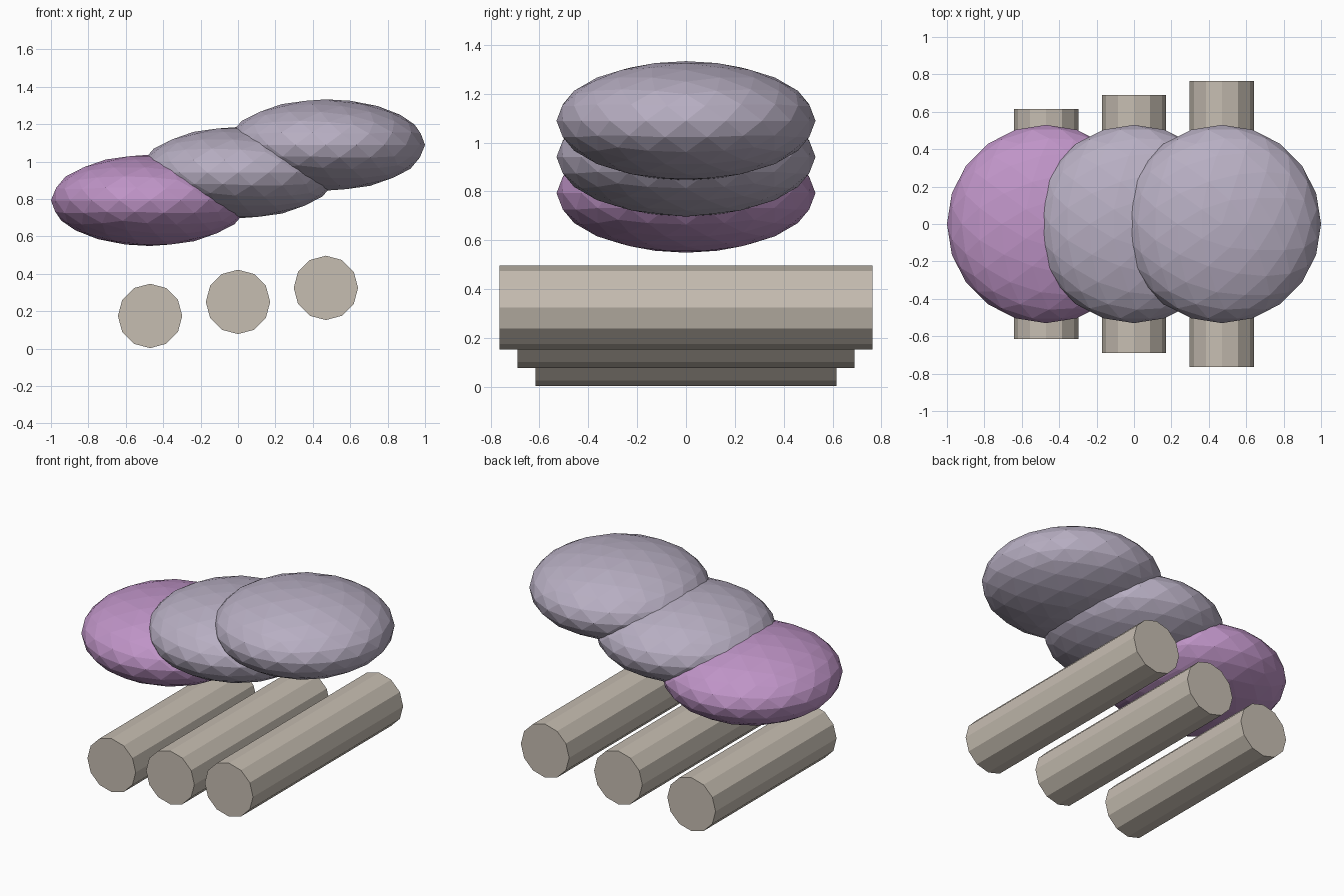
import bpy
import math

# Remove the default object
cube = bpy.data.objects.get("Cube")
if cube:
    bpy.data.objects.remove(cube, do_unlink=True)


def make_material(name, rgb):
    """Flat colour from 0-255 display values."""
    colour = [(c / 255) ** 2.2 for c in rgb] + [1.0]
    mat = bpy.data.materials.new(name)
    mat.use_nodes = True
    mat.diffuse_color = colour
    bsdf = next(n for n in mat.node_tree.nodes if n.type == "BSDF_PRINCIPLED")
    bsdf.inputs["Base Color"].default_value = colour
    return mat


def finish(name, mat):
    obj = bpy.context.object
    obj.name = name
    obj.data.name = name
    obj.data.materials.append(mat)
    bpy.ops.object.transform_apply(location=False, rotation=True, scale=True)
    return obj


purple = make_material("purple", (190, 147, 198))
lilac_grey = make_material("lilac grey", (182, 173, 193))
stone = make_material("warm stone", (197, 188, 176))

SPACING = 0.47

# Overlapping flattened pebbles, rising towards the left
for i, (side, mat) in enumerate([("right", purple), ("middle", lilac_grey), ("left", lilac_grey)]):
    bpy.ops.mesh.primitive_ico_sphere_add(
        subdivisions=3, radius=1, location=((i - 1) * SPACING, 0, 0.793 + 0.148 * i))
    bpy.context.object.scale = (0.53, 0.53, 0.244)
    finish(side + "_pebble", mat)

# Twelve-sided logs below, each longer and higher than the last
for i, side in enumerate(["right", "middle", "left"]):
    bpy.ops.mesh.primitive_cylinder_add(
        vertices=12, radius=0.172, depth=2 * (0.616 + 0.074 * i),
        location=((i - 1) * SPACING, 0, 0.175 + 0.075 * i),
        rotation=(math.pi / 2, 0, 0))
    finish(side + "_log", stone)
